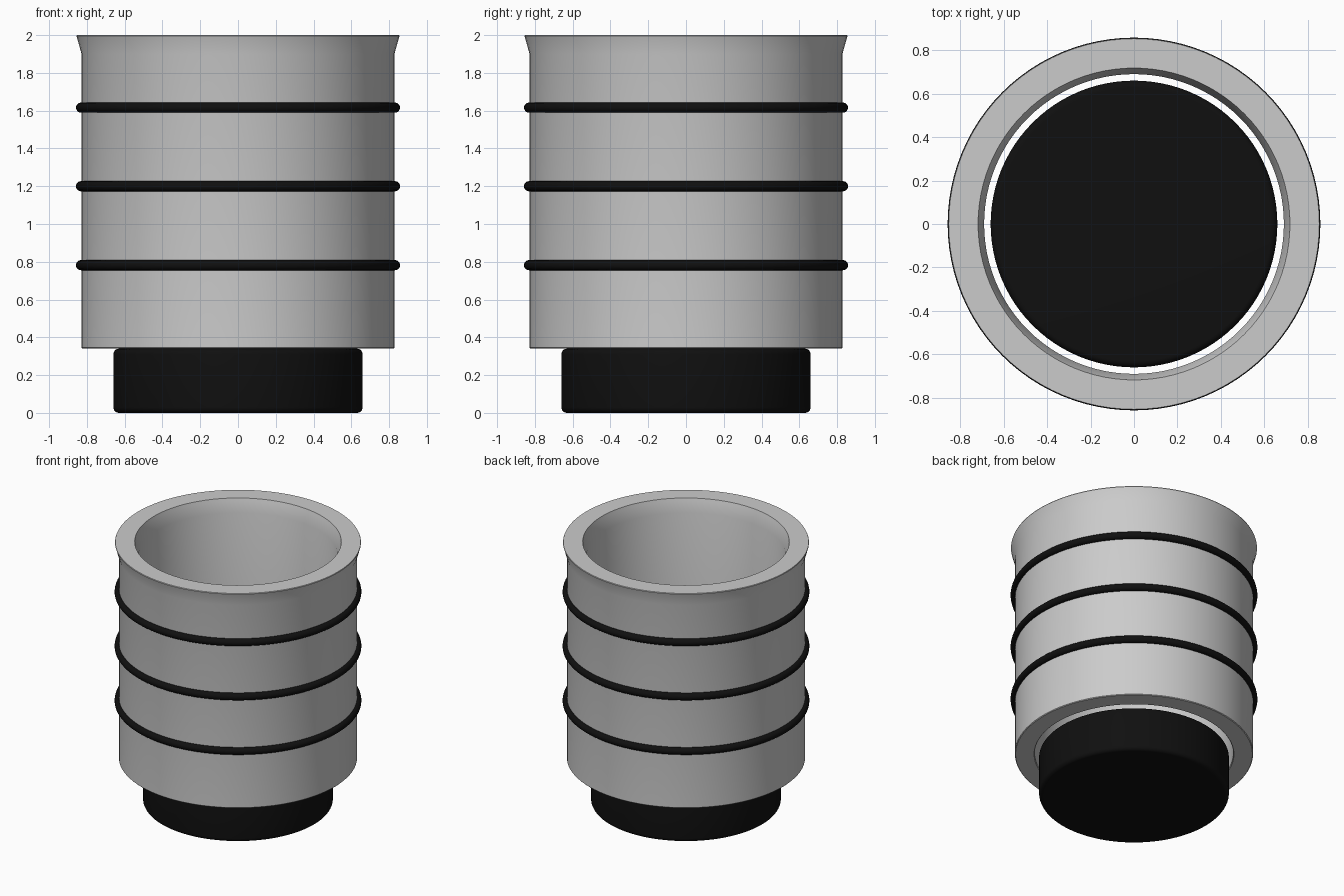
import bpy
import math

cube = bpy.data.objects.get("Cube")
if cube:
    bpy.data.objects.remove(cube, do_unlink=True)


def material(name, rgb):
    m = bpy.data.materials.new(name)
    m.use_nodes = True
    m.diffuse_color = (*rgb, 1)
    m.node_tree.nodes["Principled BSDF"].inputs["Base Color"].default_value = (*rgb, 1)
    return m


grey = material("light grey", (0.6, 0.6, 0.6))
black = material("black rubber", (0.005, 0.005, 0.005))
SEGMENTS = 96


def lathe(name, profile, mat, closed):
    """Spin (radius, z) points about z; open profiles are capped at both ends."""
    n = len(profile)
    verts = [(r * math.cos(a), r * math.sin(a), z)
             for a in (math.tau * i / SEGMENTS for i in range(SEGMENTS))
             for r, z in profile]
    faces = []
    for i in range(SEGMENTS):
        a, b = i * n, (i + 1) % SEGMENTS * n
        for j in range(n if closed else n - 1):
            k = (j + 1) % n
            faces.append((a + j, b + j, b + k, a + k))
    if not closed:
        faces.append([i * n for i in reversed(range(SEGMENTS))])
        faces.append([i * n + n - 1 for i in range(SEGMENTS)])
    mesh = bpy.data.meshes.new(name)
    mesh.from_pydata(verts, [], faces)
    mesh.materials.append(mat)
    obj = bpy.data.objects.new(name, mesh)
    bpy.context.collection.objects.link(obj)
    smooth(obj)
    return obj


def smooth(obj):
    bpy.ops.object.select_all(action='DESELECT')
    obj.select_set(True)
    bpy.context.view_layer.objects.active = obj
    bpy.ops.object.shade_smooth_by_angle(angle=math.radians(35))


def arc(r, z, radius, start, steps=6):
    """Quarter-circle corner points around (r, z)."""
    return [(r + radius * math.cos(t), z + radius * math.sin(t))
            for t in (start + math.pi / 2 * s / steps for s in range(steps + 1))]


# Open sleeve with a flared rim
lathe("sleeve", [(0.695, 0.34), (0.823, 0.34), (0.828, 0.345), (0.828, 1.9),
                 (0.855, 1.995), (0.853, 2.0), (0.718, 2.0), (0.712, 1.98),
                 (0.69, 1.9), (0.69, 0.345)], grey, True)

# Solid base plug with rounded edges
lathe("base_plug", arc(0.63, 0.03, 0.03, -math.pi / 2) + arc(0.63, 0.31, 0.03, 0),
      black, False)

# Grip rings
for name, z in (("lower", 0.782), ("middle", 1.2), ("upper", 1.616)):
    bpy.ops.mesh.primitive_torus_add(major_segments=SEGMENTS, minor_segments=16,
                                     major_radius=0.831, minor_radius=0.027,
                                     location=(0, 0, z))
    ring = bpy.context.object
    ring.name = name + "_grip_ring"
    ring.data.materials.append(black)
    smooth(ring)
